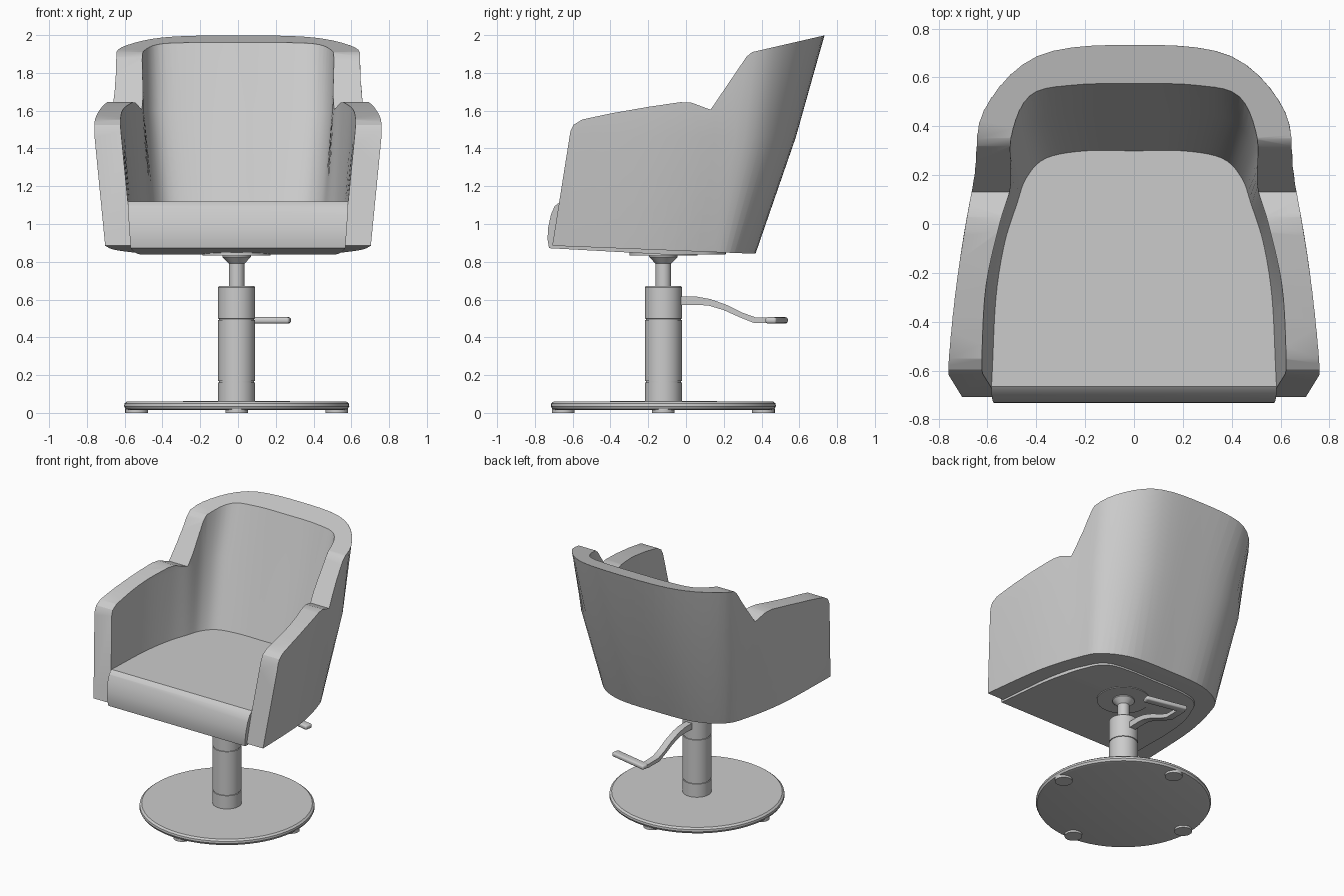
import bpy
import bmesh
import math
from mathutils import Vector

if "Cube" in bpy.data.objects:
    bpy.data.objects.remove(bpy.data.objects["Cube"])

grey = bpy.data.materials.new("warm_free_grey")
grey.use_nodes = True
GREY = (0.6, 0.6, 0.6, 1)
grey.diffuse_color = GREY
grey.node_tree.nodes["Principled BSDF"].inputs["Base Color"].default_value = GREY

AXIS = Vector((-0.007, -0.12, 0))


def finish(name, bm):
    """Turn a bmesh into a named object."""
    bmesh.ops.recalc_face_normals(bm, faces=bm.faces)
    mesh = bpy.data.meshes.new(name)
    bm.to_mesh(mesh)
    bm.free()
    mesh.materials.append(grey)
    obj = bpy.data.objects.new(name, mesh)
    bpy.context.collection.objects.link(obj)
    return obj


def select(obj):
    bpy.ops.object.select_all(action="DESELECT")
    obj.select_set(True)
    bpy.context.view_layer.objects.active = obj


def smooth(obj, angle=30):
    select(obj)
    bpy.ops.object.shade_smooth_by_angle(angle=math.radians(angle))


def boolean(obj, cutter, operation):
    select(obj)
    mod = obj.modifiers.new("cut", "BOOLEAN")
    mod.operation, mod.solver, mod.object = operation, "EXACT", cutter
    bpy.ops.object.modifier_apply(modifier=mod.name)


def bevel(obj, width, segments=3):
    select(obj)
    mod = obj.modifiers.new("round", "BEVEL")
    mod.width, mod.segments = width, segments
    bpy.ops.object.modifier_apply(modifier=mod.name)


def prism(name, side, half_width, x=0):
    """Extrude a (y, z) outline across x."""
    bm = bmesh.new()
    face = bm.faces.new([bm.verts.new((x - half_width, y, z)) for y, z in side])
    new = bmesh.ops.extrude_face_region(bm, geom=[face])["geom"]
    verts = [g for g in new if isinstance(g, bmesh.types.BMVert)]
    bmesh.ops.translate(bm, verts=verts, vec=(2 * half_width, 0, 0))
    return finish(name, bm)


def rounded(half, steps=5):
    """Mirror a half outline and pass a smooth curve through it."""
    pts = [Vector(p) for p in half] + [Vector((-x, y)) for x, y in half[-2::-1]]
    out = []
    for i in range(len(pts) - 1):
        a, b, c, d = pts[max(i - 1, 0)], pts[i], pts[i + 1], pts[min(i + 2, len(pts) - 1)]
        for s in range(steps):
            t = s / steps
            out.append(b + ((c - a) * t + (2 * a - 5 * b + 4 * c - d) * t**2
                            + (3 * b - a - 3 * c + d) * t**3) / 2)
    return out + [pts[-1]]


def loft(name, sections):
    """Join horizontal outlines, each given as (z, half outline)."""
    bm = bmesh.new()
    rings = [[bm.verts.new((p.x, p.y, z)) for p in rounded(half)] for z, half in sections]
    for low, high in zip(rings, rings[1:]):
        for i in range(len(low)):
            j = (i + 1) % len(low)
            bm.faces.new((low[i], low[j], high[j], high[i]))
    bm.faces.new(rings[0])
    bm.faces.new(rings[-1])
    return finish(name, bm)


def lathe(name, profile, centre=AXIS, segments=64):
    """Spin an (r, z) profile around a vertical axis."""
    bm = bmesh.new()
    rings = []
    for r, z in profile:
        ring = []
        for k in range(segments):
            a = math.tau * k / segments
            ring.append(bm.verts.new((centre.x + r * math.cos(a), centre.y + r * math.sin(a), z)))
        rings.append(ring)
    for low, high in zip(rings, rings[1:]):
        for i in range(segments):
            j = (i + 1) % segments
            bm.faces.new((low[i], low[j], high[j], high[i]))
    bm.faces.new(rings[0])
    bm.faces.new(rings[-1])
    obj = finish(name, bm)
    smooth(obj)
    return obj


# Seat shell: leaning tub, trimmed to the side outline, then hollowed
outer_low = [(.7, -.8), (.69, -.6), (.655, -.2), (.58, .1), (.5, .25), (.3, .345), (0, .36)]
outer_mid = [(.765, -.8), (.757, -.58), (.72, -.2), (.66, .15), (.59, .4), (.35, .56), (0, .58)]
outer_top = [(.79, -.8), (.775, -.58), (.72, -.2), (.655, .2), (.62, .48), (.4, .7), (0, .745)]
shell = loft("seat_shell", [(.82, outer_low), (1.46, outer_mid), (2.04, outer_top)])

inner_seat = [(.59, -.8), (.58, -.6), (.565, -.3), (.53, -.08), (.48, .08),
              (.44, .19), (.36, .27), (.2, .3), (0, .3)]
inner_arm = [(.64, -.8), (.628, -.55), (.605, -.25), (.55, 0), (.505, .15),
             (.49, .3), (.42, .41), (.25, .455), (0, .46)]
inner_top = [(.64, -.8), (.63, -.55), (.605, -.25), (.55, 0), (.515, .15),
             (.51, .38), (.43, .56), (.25, .6), (0, .605)]
inner_floor = [(x * .96, y * .65 if y > 0 else y) for x, y in inner_seat]
inner = [(.8, inner_floor), (1.12, inner_seat), (1.6, inner_arm), (2.06, inner_top)]

side = [(-.708, .885), (-.612, 1.49), (-.595, 1.525), (-.55, 1.553), (-.4, 1.585),
        (-.2, 1.62), (-.03, 1.645), (.03, 1.642), (.13, 1.605), (.32, 1.885),
        (.35, 1.91), (.74, 2), (.9, 2), (.9, .845), (.3, .845)]
trim = prism("shell_trim", side, 1)
hollow = loft("shell_hollow", inner)
boolean(shell, trim, "INTERSECT")
boolean(shell, hollow, "DIFFERENCE")
smooth(shell)

# Seat cushion: fills the hollow, with a rolled front edge
cushion = loft("seat_cushion", inner)
roll = [(-.725, .872), (-.733, .92), (-.73, .98), (-.715, 1.05), (-.695, 1.095),
        (-.665, 1.118), (.6, 1.118), (.6, .838), (-.1, .838)]
cushion_trim = prism("cushion_trim", roll, 1)
boolean(cushion, cushion_trim, "INTERSECT")
smooth(cushion, 35)
for helper in (trim, hollow, cushion_trim):
    bpy.data.objects.remove(helper)

# Pedestal
lathe("base_disc", [(.57, .015), (.588, .02), (.596, .035), (.594, .05), (.58, .061), (.1, .062)])
for k in range(4):
    a = k * math.pi / 2
    spot = AXIS + Vector((math.cos(a), math.sin(a), 0)) * .53
    lathe(f"foot_{k + 1}", [(.06, 0), (.06, .02)], spot, 24)
groove = [(r, z + dz) for z in (.165, .495)
          for r, dz in ((.098, -.004), (.093, -.003), (.093, .003), (.098, .004))]
lathe("column", [(.098, .06)] + groove + [(.098, .665), (.092, .672)], segments=48)
lathe("piston", [(.041, .66), (.041, .79), (.075, .825), (.075, .84)], segments=32)
lathe("mount_plate", [(.18, .833), (.18, .85)])

# Pump lever and foot pedal
arm = [(-.05, .615), (.06, .615), (.13, .602), (.22, .57), (.3, .53), (.37, .505), (.5, .503),
       (.5, .478), (.36, .476), (.28, .508), (.2, .544), (.12, .568), (.06, .572), (-.05, .57)]
lever = prism("pump_lever", arm, .025, AXIS.x)
smooth(lever)
bm = bmesh.new()
bmesh.ops.create_cube(bm, size=1)
bmesh.ops.scale(bm, vec=(.31, .06, .033), verts=bm.verts)
pedal = finish("foot_pedal", bm)
pedal.location = (.125, .48, .49)
pedal.rotation_euler.z = math.radians(-12)
bevel(pedal, .012)
smooth(pedal)
